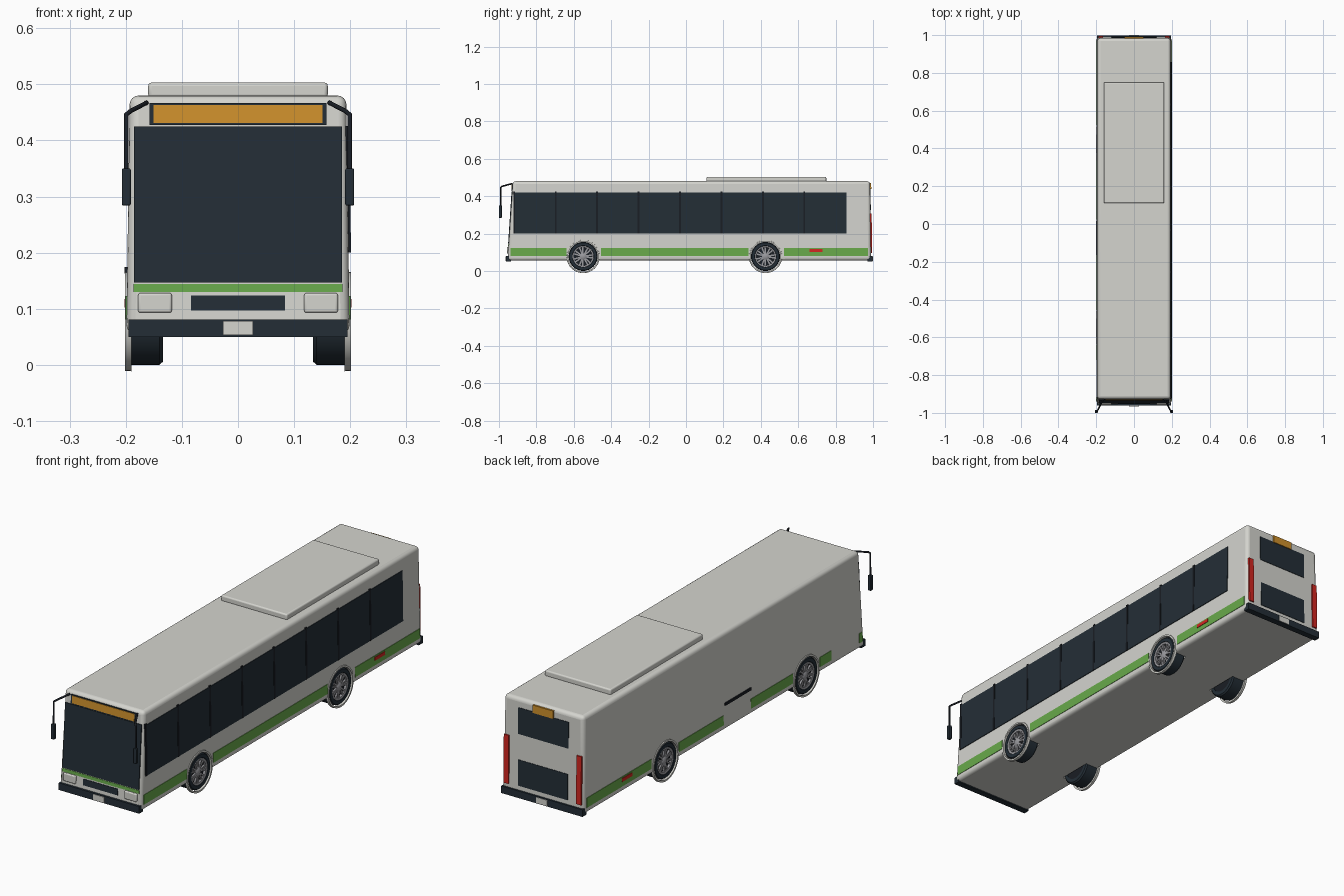
import bpy, bmesh, math
from mathutils import Vector

if "Cube" in bpy.data.objects:
    bpy.data.objects.remove(bpy.data.objects["Cube"])


def material(name, rgb):
    m = bpy.data.materials.new(name)
    m.diffuse_color = (*rgb, 1)
    m.use_nodes = True
    m.node_tree.nodes["Principled BSDF"].inputs["Base Color"].default_value = m.diffuse_color
    return m


WHITE = material("body_white", (0.66, 0.66, 0.62))
DARK = material("dark_glass", (0.017, 0.027, 0.037))
BLACK = material("trim_black", (0.010, 0.013, 0.018))
GREEN = material("stripe_green", (0.14, 0.40, 0.07))
AMBER = material("sign_amber", (0.62, 0.28, 0.025))
RED = material("lamp_red", (0.65, 0.02, 0.015))
GREY = material("rim_grey", (0.32, 0.32, 0.34))

Z0, Z1 = 0.055, 0.48
HEX = [(0, 1, 3, 2), (4, 6, 7, 5), (0, 4, 5, 1), (2, 3, 7, 6), (0, 2, 6, 4), (1, 5, 7, 3)]


def side_x(z):
    return 0.199 - 0.006 * (z - Z0) / (Z1 - Z0)


def front_y(z):
    return -0.954 + 0.028 * (z - Z0) / (Z1 - Z0)


def rear_y(z):
    return 0.990 - 0.006 * (z - Z0) / (Z1 - Z0)


def finish(name, bm, mat, bevel=0, segs=3):
    bmesh.ops.recalc_face_normals(bm, faces=bm.faces)
    me = bpy.data.meshes.new(name)
    bm.to_mesh(me)
    bm.free()
    me.materials.append(mat)
    ob = bpy.data.objects.new(name, me)
    bpy.context.collection.objects.link(ob)
    if bevel:
        b = ob.modifiers.new("bevel", 'BEVEL')
        b.width, b.segments = bevel, segs
    return ob


def smooth(ob):
    bpy.ops.object.select_all(action='DESELECT')
    bpy.context.view_layer.objects.active = ob
    ob.select_set(True)
    bpy.ops.object.shade_smooth_by_angle(angle=math.radians(35))


def hexa(name, pts, mat, bevel=0, segs=3):
    bm = bmesh.new()
    vs = [bm.verts.new(p) for p in pts]
    for f in HEX:
        bm.faces.new([vs[i] for i in f])
    return finish(name, bm, mat, bevel, segs)


def box(name, xs, ys, zs, mat, bevel=0):
    return hexa(name, [(x, y, z) for x in xs for y in ys for z in zs], mat, bevel)


def plate(name, face, us, zs, mat, t=0.002):
    """Thin plate lying on one wall of the body."""
    def at(u, z, d):
        if face == 'front':
            return (u, front_y(z) - d, z)
        if face == 'rear':
            return (u, rear_y(z) + d, z)
        s = 1 if face == 'right' else -1
        return (s * (side_x(z) + d), u, z)
    return hexa(name, [at(u, z, d) for u in us for z in zs for d in (-0.002, t)], mat)


def lathe(name, profile, center, side, mat, n=40, closed=True):
    """Revolve (radius, outward offset) points about an axle along x."""
    bm = bmesh.new()
    rings = []
    for r, o in profile:
        rings.append([bm.verts.new((center[0] + side * o,
                                    center[1] + r * math.cos(2 * math.pi * i / n),
                                    center[2] + r * math.sin(2 * math.pi * i / n)))
                      for i in range(n)])
    pairs = list(zip(rings, rings[1:]))
    if closed:
        pairs.append((rings[-1], rings[0]))
    else:
        bm.faces.new(rings[0])
        bm.faces.new(rings[-1])
    for a, b in pairs:
        for i in range(n):
            j = (i + 1) % n
            bm.faces.new((a[i], a[j], b[j], b[i]))
    return finish(name, bm, mat)


# body shell with leaning walls and rounded edges
body = hexa("body", [(s * side_x(z), f(z), z) for s in (-1, 1)
                     for f in (front_y, rear_y) for z in (Z0, Z1)], WHITE, 0.016, 4)

# wheels, arches and wheel wells
R = 0.0775
for side, sn in ((-1, "left"), (1, "right")):
    for yc, en in ((-0.55, "front"), (0.425, "rear")):
        tag = f"{en}_{sn}"
        c = (0, yc, R)
        cut = lathe("well_cutter_" + tag, [(0.0805, 0.130), (0.0805, 0.26)], c, side, WHITE, closed=False)
        cut.hide_render = True
        cut.hide_set(True)
        mod = body.modifiers.new("well_" + tag, 'BOOLEAN')
        mod.operation, mod.object, mod.solver = 'DIFFERENCE', cut, 'EXACT'
        smooth(lathe("arch_lip_" + tag, [(0.0805, 0.190), (0.0805, 0.2015), (0.088, 0.2015), (0.089, 0.190)],
                     c, side, WHITE))
        smooth(lathe("tyre_" + tag, [(0.057, 0.134), (0.072, 0.134), (R, 0.140), (R, 0.193),
                                     (0.073, 0.199), (0.058, 0.199), (0.055, 0.193)], c, side, DARK))
        lathe("wheel_disc_" + tag, [(0.057, 0.136), (0.057, 0.186)], c, side, BLACK, closed=False)
        lathe("rim_" + tag, [(0.048, 0.184), (0.048, 0.196), (0.0565, 0.198), (0.0565, 0.184)], c, side, GREY)
        smooth(lathe("hub_" + tag, [(0.017, 0.184), (0.017, 0.194), (0.010, 0.198)], c, side, GREY, 20, False))
        # paired spokes
        bm = bmesh.new()
        for i in range(14):
            a = 2 * math.pi * (i // 2) / 7 + (0.17 if i % 2 else -0.17)
            d = Vector((0, math.cos(a), math.sin(a)))
            w = Vector((0, -d.z, d.y)) * 0.0038
            o = Vector(c)
            vs = [bm.verts.new(o + d * r + w * k + Vector((side * x, 0, 0)))
                  for r in (0.012, 0.05) for k in (-1, 1) for x in (0.184, 0.194)]
            for f in HEX:
                bm.faces.new([vs[j] for j in f])
        finish("spokes_" + tag, bm, GREY)
smooth(body)

# roof unit
smooth(box("roof_unit", (-0.16, 0.16), (0.11, 0.75), (0.476, 0.503), WHITE, 0.006))

# right-hand windows with dividers
plate("side_window", 'right', (-0.922, 0.858), (0.20, 0.42), DARK, 0.003)
for i in range(8):
    y = -0.918 + i * 0.2215
    plate(f"window_divider_{i}", 'right', (y - 0.005, y + 0.005), (0.20, 0.426), BLACK, 0.0045)

# green side stripes, with gaps at the doors on the left
STRIPES = {'right': [(-0.937, -0.64), (-0.455, 0.335), (0.525, 0.972)],
           'left': [(-0.937, -0.915), (-0.72, -0.64), (-0.455, -0.165), (0.025, 0.335), (0.525, 0.972)]}
for face, spans in STRIPES.items():
    for i, span in enumerate(spans):
        plate(f"stripe_{face}_{i}", face, span, (0.081, 0.123), GREEN)
    plate("side_marker_" + face, face, (0.66, 0.73), (0.102, 0.117), RED, 0.004)
plate("door_rail", 'left', (-0.165, 0.015), (0.163, 0.174), BLACK, 0.005)

# front end
plate("windscreen", 'front', (-0.185, 0.185), (0.147, 0.425), DARK, 0.003)
plate("sign_frame", 'front', (-0.158, 0.158), (0.427, 0.467), DARK, 0.003)
plate("sign_display", 'front', (-0.151, 0.151), (0.431, 0.463), AMBER, 0.005)
plate("front_stripe", 'front', (-0.186, 0.186), (0.130, 0.144), GREEN)
plate("grille", 'front', (-0.084, 0.084), (0.097, 0.124), DARK)
box("front_bumper", (-0.195, 0.195), (-0.962, -0.935), (0.05, 0.081), DARK)
box("front_number_plate", (-0.027, 0.027), (-0.965, -0.960), (0.053, 0.078), WHITE)

# headlights and mirrors on both sides
for s, n in ((-1, "left"), (1, "right")):
    xs = sorted((s * 0.118, s * 0.178))
    smooth(box("headlight_" + n, xs, (-0.958, -0.935), (0.093, 0.128), WHITE, 0.004))
    cu = bpy.data.curves.new("mirror_arm_" + n, 'CURVE')
    cu.dimensions, cu.bevel_depth, cu.bevel_resolution = '3D', 0.0042, 2
    cu.use_fill_caps = True
    path = [(0.163, -0.930, 0.467), (0.192, -0.985, 0.452), (0.199, -0.991, 0.446), (0.199, -0.991, 0.34)]
    sp = cu.splines.new('POLY')
    sp.points.add(len(path) - 1)
    for p, q in zip(sp.points, path):
        p.co = (s * q[0], q[1], q[2], 1)
    cu.materials.append(BLACK)
    bpy.context.collection.objects.link(bpy.data.objects.new("mirror_arm_" + n, cu))
    xs = sorted((s * 0.191, s * 0.207))
    smooth(box("mirror_" + n, xs, (-1.0, -0.984), (0.284, 0.350), DARK, 0.003))
    plate("tail_lamp_" + n, 'rear', sorted((s * 0.164, s * 0.188)), (0.097, 0.308), RED, 0.006)

# rear end
plate("rear_window", 'rear', (-0.122, 0.122), (0.325, 0.44), DARK)
plate("engine_grille", 'rear', (-0.120, 0.120), (0.10, 0.213), DARK)
plate("rear_sign", 'rear', (-0.05, 0.05), (0.437, 0.471), AMBER, 0.006)
box("rear_bumper", (-0.197, 0.197), (0.97, 0.998), (0.05, 0.081), DARK)
box("rear_number_plate", (-0.027, 0.027), (0.996, 1.0), (0.053, 0.078), WHITE)
